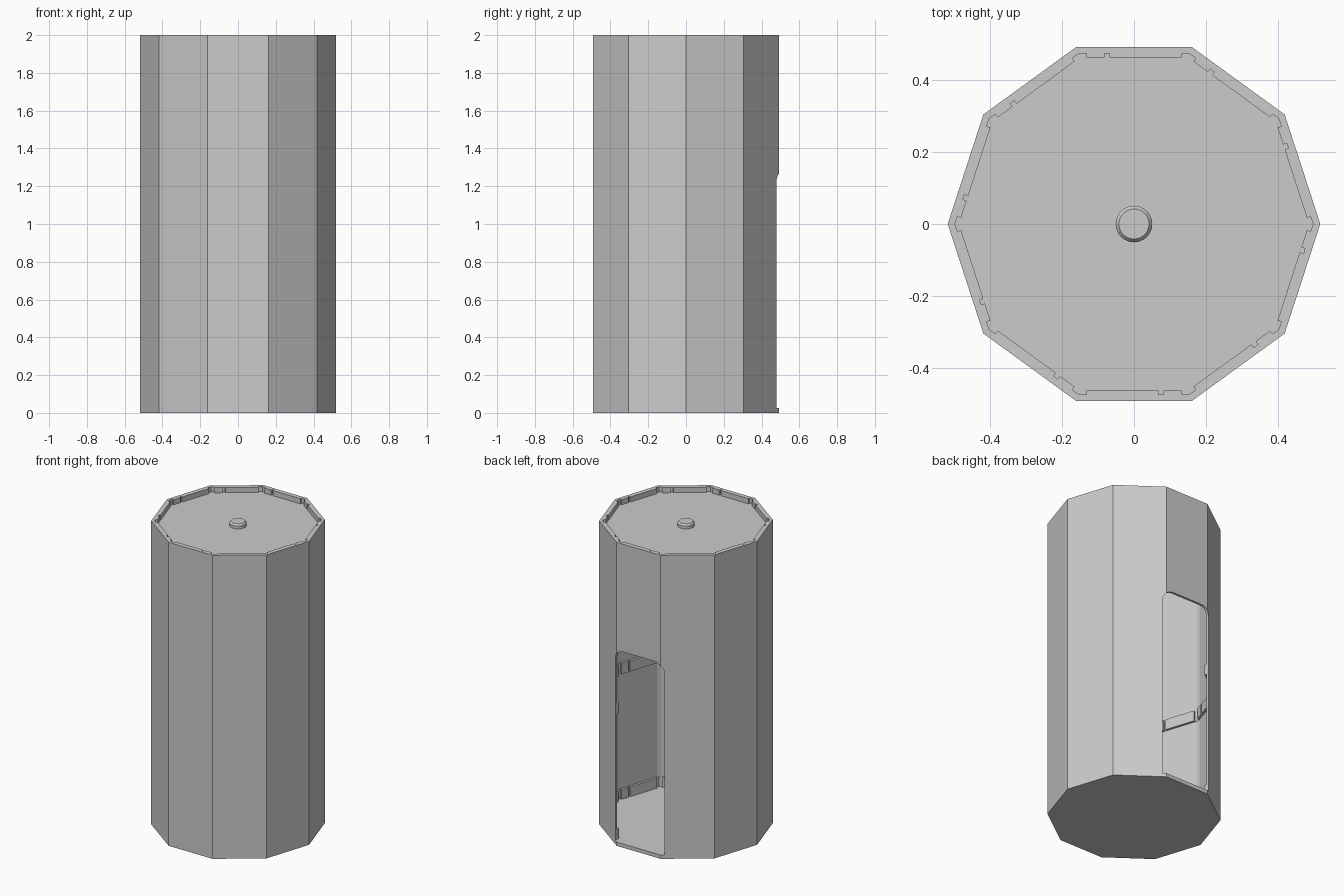
import bpy, bmesh, math
from math import cos, sin, tan, radians

if "Cube" in bpy.data.objects:
    bpy.data.objects.remove(bpy.data.objects["Cube"])

SIDES = 10
APOTHEM = 0.493
T = tan(math.pi / SIDES)


def ring(face_pts):
    """Repeat (distance, sideways) points on each of the ten faces."""
    out = []
    for i in range(SIDES):
        a = radians(18 + 36 * i)
        out += [(d * cos(a) - t * sin(a), d * sin(a) + t * cos(a)) for d, t in face_pts]
    return out


def make_object(name, bm):
    bmesh.ops.recalc_face_normals(bm, faces=bm.faces)
    me = bpy.data.meshes.new(name)
    bm.to_mesh(me)
    bm.free()
    ob = bpy.data.objects.new(name, me)
    bpy.context.collection.objects.link(ob)
    return ob


def extrude(name, pts, vec):
    bm = bmesh.new()
    face = bm.faces.new([bm.verts.new(p) for p in pts])
    new = bmesh.ops.extrude_face_region(bm, geom=[face], use_keep_orig=True)["geom"]
    bmesh.ops.translate(bm, verts=[v for v in new if isinstance(v, bmesh.types.BMVert)], vec=vec)
    return make_object(name, bm)


def prism(name, pts, z0, z1):
    return extrude(name, [(x, y, z0) for x, y in pts], (0, 0, z1 - z0))


def cut(target, cutter):
    cutter.hide_render = True
    mod = target.modifiers.new("cut", 'BOOLEAN')
    mod.operation = 'DIFFERENCE'
    mod.solver = 'EXACT'
    mod.object = cutter
    bpy.context.view_layer.objects.active = target
    bpy.ops.object.modifier_apply(modifier=mod.name)
    bpy.data.objects.remove(cutter, do_unlink=True)


# Solid ten-sided body
body = prism("tower_wall", ring([(APOTHEM, -APOTHEM * T)]), 0, 2)

# Hollow core, with corner recesses and one narrow groove per face
d0, d1 = 0.463, 0.474
notched = [(d1, -d1 * T), (d1, -0.132), (d0, -0.132), (d0, 0.068), (d1, 0.068),
           (d1, 0.082), (d0, 0.082), (d0, 0.132), (d1, 0.132)]
cut(body, prism("core_cutter", ring(notched), 0.025, 2.1))

# Recessed wall panels between the raised inner bands
for z0, z1 in ((0.09, 0.85), (0.92, 1.93)):
    cut(body, prism("panel_cutter", ring([(0.478, -0.142), (0.478, 0.142)]), z0, z1))

# Round-topped doorway in the back
w, top, r = 0.18, 1.29, 0.07
arc = [(w - r + r * cos(radians(a)), top - r + r * sin(radians(a))) for a in range(0, 91, 15)]
door = [(-w, 0.025), (w, 0.025)] + arc + [(-x, z) for x, z in reversed(arc)]
cut(body, extrude("door_cutter", [(x, 0.36, z) for x, z in door], (0, 0.3, 0)))

# Recessed lid
prism("lid", ring([(0.482, -0.482 * T)]), 1.94, 1.966)

# Chamfered knob on the lid
bm = bmesh.new()
loops = []
for rad, z in ((0.051, 1.96), (0.051, 1.985), (0.042, 1.996)):
    loops.append([bm.verts.new((rad * cos(k * math.tau / 24), rad * sin(k * math.tau / 24), z))
                  for k in range(24)])
for lo, hi in zip(loops, loops[1:]):
    for k in range(24):
        n = (k + 1) % 24
        bm.faces.new((lo[k], lo[n], hi[n], hi[k]))
bm.faces.new(loops[-1])
bm.faces.new(loops[0][::-1])
knob = make_object("lid_knob", bm)
bpy.ops.object.select_all(action='DESELECT')
knob.select_set(True)
bpy.context.view_layer.objects.active = knob
bpy.ops.object.shade_smooth_by_angle(angle=radians(30))
